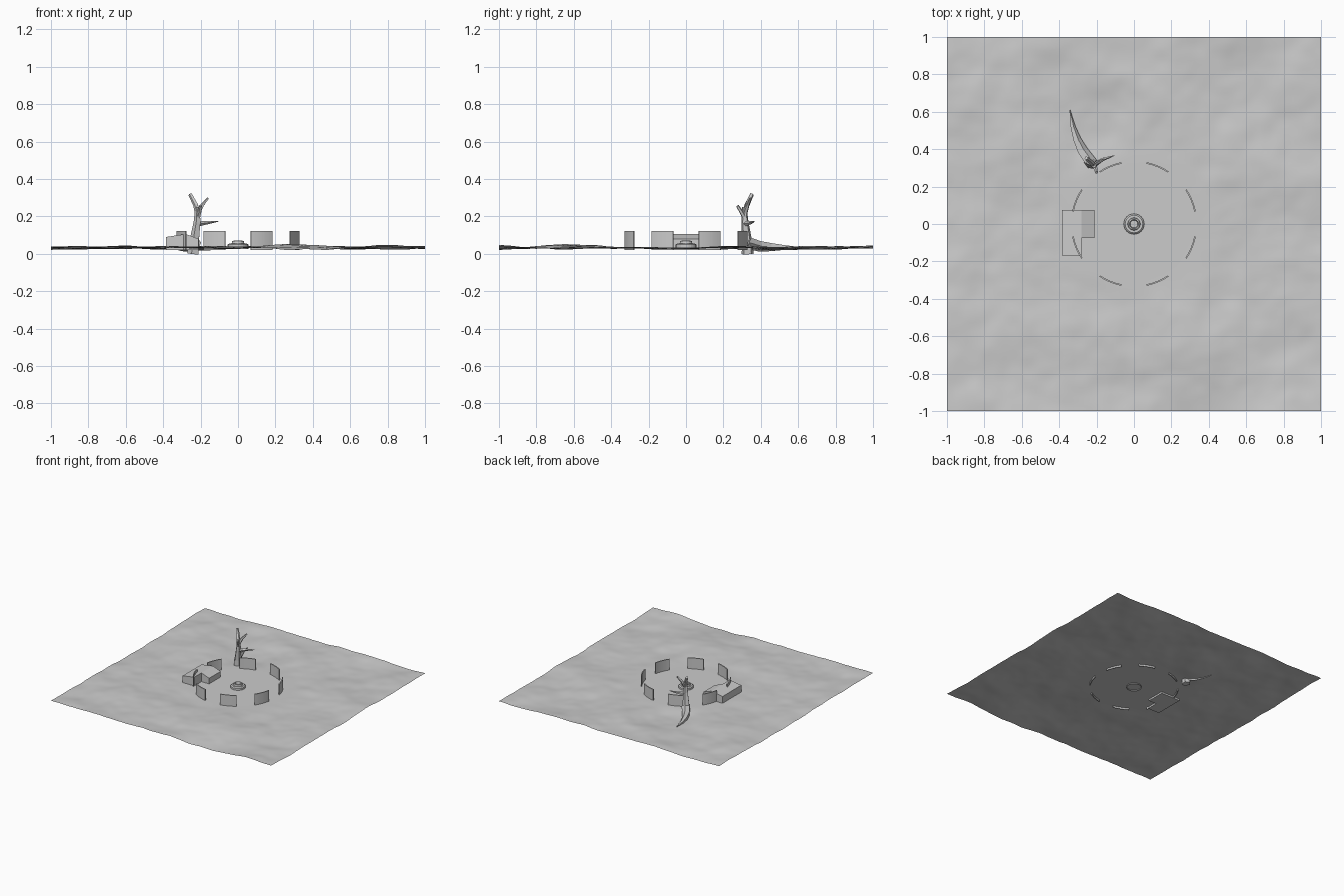
import bpy, bmesh, math
from mathutils import Vector, noise

if "Cube" in bpy.data.objects:
    bpy.data.objects.remove(bpy.data.objects["Cube"])


def make(name, bm, smooth=False):
    bmesh.ops.recalc_face_normals(bm, faces=bm.faces)
    me = bpy.data.meshes.new(name)
    bm.to_mesh(me)
    bm.free()
    for p in me.polygons:
        p.use_smooth = smooth
    ob = bpy.data.objects.new(name, me)
    bpy.context.collection.objects.link(ob)
    return ob


def prism(name, profile, y0, y1):
    """Extrude an x-z profile along y."""
    bm = bmesh.new()
    f = bm.faces.new([bm.verts.new((x, y0, z)) for x, z in profile])
    ext = bmesh.ops.extrude_face_region(bm, geom=[f])
    vs = [v for v in ext["geom"] if isinstance(v, bmesh.types.BMVert)]
    bmesh.ops.translate(bm, verts=vs, vec=(0, y1 - y0, 0))
    return make(name, bm)


def limb(name, pts, radii, sides=5):
    """Tapered low-poly tube through points."""
    bm = bmesh.new()
    pts = [Vector(p) for p in pts]
    rings = []
    for i, p in enumerate(pts):
        d = (pts[min(i + 1, len(pts) - 1)] - pts[max(i - 1, 0)]).normalized()
        ref = Vector((0, 1, 0)) if abs(d.z) > 0.6 else Vector((0, 0, 1))
        u = d.cross(ref).normalized()
        w = d.cross(u)
        rings.append([bm.verts.new(p + radii[i] * (u * math.cos(a) + w * math.sin(a)))
                      for a in (2 * math.pi * k / sides for k in range(sides))])
    for a, b in zip(rings, rings[1:]):
        for k in range(sides):
            n = (k + 1) % sides
            bm.faces.new((a[k], a[n], b[n], b[k]))
    bm.faces.new(rings[0])
    bm.faces.new(rings[-1])
    return make(name, bm)


# Rolling ground, levelled inside the stockade
bm = bmesh.new()
bmesh.ops.create_grid(bm, x_segments=80, y_segments=80, size=1)
for v in bm.verts:
    x, y = v.co.x, v.co.y
    h = 0.018 * noise.noise(Vector((x * 2.4, y * 2.4, 3.1)))
    h += 0.008 * noise.noise(Vector((x * 6, y * 6, 7.7)))
    h += 0.003 * noise.noise(Vector((x * 14, y * 14, 1.3)))
    t = min(max((math.hypot(x, y) - 0.32) / 0.2, 0), 1)
    v.co.z = min(max(0.034 + h * t * t * (3 - 2 * t), 0.008), 0.058)
make("ground", bm, True)

# Ring of eight curved wall sections
for k in range(8):
    bm = bmesh.new()
    mid, half, n = math.radians(22.5 + 45 * k), math.radians(10.8), 12
    rows = []
    for i in range(n + 1):
        a = mid - half + 2 * half * i / n
        rows.append([bm.verts.new((r * math.cos(a), r * math.sin(a), z))
                     for r, z in ((0.329, 0.02), (0.337, 0.02), (0.337, 0.123), (0.329, 0.123))])
    for a, b in zip(rows, rows[1:]):
        for j in range(4):
            m = (j + 1) % 4
            bm.faces.new((a[j], a[m], b[m], b[j]))
    bm.faces.new(rows[0])
    bm.faces.new(rows[-1])
    make(f"wall_section_{k + 1}", bm)

# House: pitched roof block with a side wing
prism("house_main", [(-0.385, 0.02), (-0.21, 0.02), (-0.21, 0.08),
                     (-0.28, 0.106), (-0.385, 0.09)], -0.075, 0.075)
prism("house_wing", [(-0.385, 0.02), (-0.28, 0.02), (-0.28, 0.106),
                     (-0.385, 0.09)], -0.168, -0.075)

# Round well in the centre
bm = bmesh.new()
prof = [(0.055, 0.025), (0.055, 0.049), (0.047, 0.056), (0.034, 0.056),
        (0.031, 0.068), (0.024, 0.07), (0.02, 0.045), (0.0, 0.045)]
vs = [bm.verts.new((r, 0, z)) for r, z in prof]
es = [bm.edges.new(p) for p in zip(vs, vs[1:])]
bmesh.ops.spin(bm, geom=vs + es, cent=(0, 0, 0), axis=(0, 0, 1),
               angle=2 * math.pi, steps=24)
bmesh.ops.remove_doubles(bm, verts=bm.verts, dist=0.0002)
make("well", bm)

# Dead tree with branches and a long root
limb("trunk", [(-0.238, 0.33, 0.0), (-0.23, 0.325, 0.08), (-0.217, 0.315, 0.17), (-0.215, 0.312, 0.25)],
     [0.034, 0.027, 0.02, 0.013])
limb("branch_tall", [(-0.215, 0.312, 0.215), (-0.225, 0.325, 0.26), (-0.255, 0.352, 0.318)],
     [0.016, 0.014, 0.011])
limb("branch_right", [(-0.215, 0.315, 0.215), (-0.19, 0.33, 0.262), (-0.16, 0.345, 0.298)],
     [0.014, 0.01, 0.006])
limb("branch_front", [(-0.215, 0.315, 0.19), (-0.205, 0.295, 0.225), (-0.2, 0.275, 0.257)],
     [0.014, 0.011, 0.008])
limb("branch_low", [(-0.215, 0.315, 0.16), (-0.17, 0.345, 0.166), (-0.105, 0.366, 0.174)],
     [0.014, 0.01, 0.002])
limb("root", [(-0.225, 0.32, 0.06), (-0.275, 0.39, 0.04), (-0.305, 0.45, 0.036),
              (-0.327, 0.52, 0.034), (-0.343, 0.61, 0.034)],
     [0.034, 0.03, 0.023, 0.014, 0.002])
